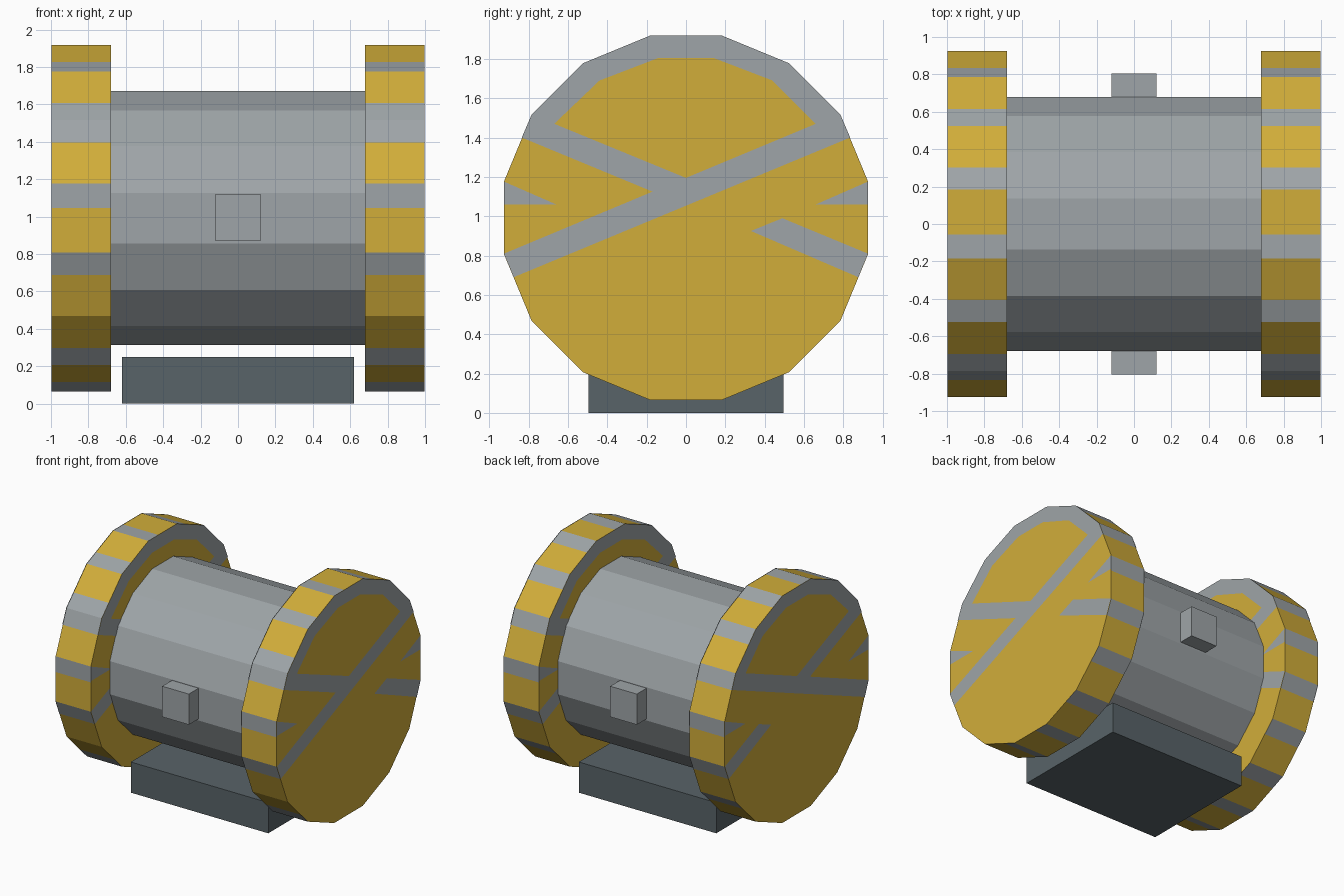
import bpy, bmesh, math
from mathutils import Vector

if "Cube" in bpy.data.objects:
    bpy.data.objects.remove(bpy.data.objects["Cube"])

CZ = 0.992          # height of the drum axis
SIDES = 16


def material(name, rgb):
    m = bpy.data.materials.new(name)
    m.diffuse_color = (*rgb, 1)
    m.use_nodes = True
    m.node_tree.nodes["Principled BSDF"].inputs["Base Color"].default_value = m.diffuse_color
    return m


YELLOW = material("yellow_paint", (0.64, 0.42, 0.042))
GREY = material("steel_grey", (0.345, 0.376, 0.392))
DARK = material("dark_slate", (0.098, 0.125, 0.138))


def finish(bm, name, *mats):
    me = bpy.data.meshes.new(name)
    bm.to_mesh(me)
    bm.free()
    for m in mats:
        me.materials.append(m)
    ob = bpy.data.objects.new(name, me)
    bpy.context.collection.objects.link(ob)
    return ob


def box(name, lo, hi, mat):
    bm = bmesh.new()
    bmesh.ops.create_cube(bm, size=1)
    for v in bm.verts:
        v.co = [l + (c + 0.5) * (h - l) for c, l, h in zip(v.co, lo, hi)]
    return finish(bm, name, mat)


def ring(radius):
    """Corners (y, z) of the polygon section, with flats at top and bottom."""
    step = math.tau / SIDES
    return [Vector((radius * math.cos((k + 0.5) * step),
                    CZ + radius * math.sin((k + 0.5) * step)))
            for k in range(SIDES)]


def prism(bm, outline, x0, x1):
    a = [bm.verts.new((x0, *p)) for p in outline]
    b = [bm.verts.new((x1, *p)) for p in outline]
    n = len(outline)
    for i in range(n):
        j = (i + 1) % n
        bm.faces.new((a[i], a[j], b[j], b[i]))
    bm.faces.new(a)
    bm.faces.new(b)
    bmesh.ops.recalc_face_normals(bm, faces=bm.faces)


# Barrel
bm = bmesh.new()
prism(bm, ring(0.693), -0.68, 0.68)
finish(bm, "barrel", GREY)

# Grey markings on the end faces, as (y, z) outlines
MARKS = [
    # band around the top with the left diagonal
    [(-0.835, 1.40), (-0.785, 1.517), (-0.524, 1.778), (-0.184, 1.918),
     (0.184, 1.918), (0.524, 1.778), (0.785, 1.517), (0.835, 1.40),
     (0.66, 1.47), (0.44, 1.69), (0.14, 1.805), (-0.14, 1.805),
     (-0.44, 1.69), (-0.67, 1.47), (0, 1.195), (-0.17, 1.125)],
    # long diagonal
    [(0.835, 1.40), (0.66, 1.47), (0, 1.195), (-0.17, 1.125),
     (-0.925, 0.81), (-0.876, 0.69)],
    # side wedges
    [(-0.925, 1.176), (-0.66, 1.06), (-0.925, 1.06)],
    [(0.925, 1.176), (0.66, 1.06), (0.925, 1.06)],
    # short diagonal
    [(0.33, 0.925), (0.49, 0.99), (0.925, 0.81), (0.876, 0.69)],
]


def end_disc(name, side):
    # each rim flat is split into a yellow part and a grey part
    bm = bmesh.new()
    corners = ring(0.944)
    outline = []
    for i, p in enumerate(corners):
        q = corners[(i + 1) % SIDES]
        nz = ((p + q) / 2 - Vector((0, CZ))).normalized().y
        if abs(nz) < 0.5:
            grey_at_q = q.y > p.y          # side flats: grey on the upper part
        elif nz > 0:
            grey_at_q = q.x < p.x          # upper flats: grey toward the front
        else:
            grey_at_q = q.x > p.x          # lower flats: grey toward the back
        outline += [p, p.lerp(q, 0.65 if grey_at_q else 0.35)]
    prism(bm, outline, side * 0.68, side * 0.997)
    for f in bm.faces:
        n, c = f.normal, f.calc_center_median()
        if abs(n.x) > 0.5:
            continue
        edge = max(f.edges, key=lambda e: abs(e.verts[0].co.x - e.verts[1].co.x))
        width = f.calc_area() / edge.calc_length()
        f.material_index = 1 if width < 0.18 else 0
    finish(bm, name + "_end_disc", YELLOW, GREY)

    # painted markings on the outer and inner faces
    bm = bmesh.new()
    for x, facing in ((side, side), (side * 0.677, -side)):
        for pts in MARKS:
            f = bm.faces.new([bm.verts.new((x, *p)) for p in pts])
            f.normal_update()
            if f.normal.x * facing < 0:
                f.normal_flip()
    finish(bm, name + "_disc_markings", GREY)


end_disc("right", 1)
end_disc("left", -1)

# Base block and side pegs
box("base_block", (-0.62, -0.495, 0), (0.62, 0.495, 0.25), DARK)
box("front_peg", (-0.12, -0.805, 0.87), (0.12, -0.6, 1.12), GREY)
box("back_peg", (-0.12, 0.6, 0.87), (0.12, 0.805, 1.12), GREY)
